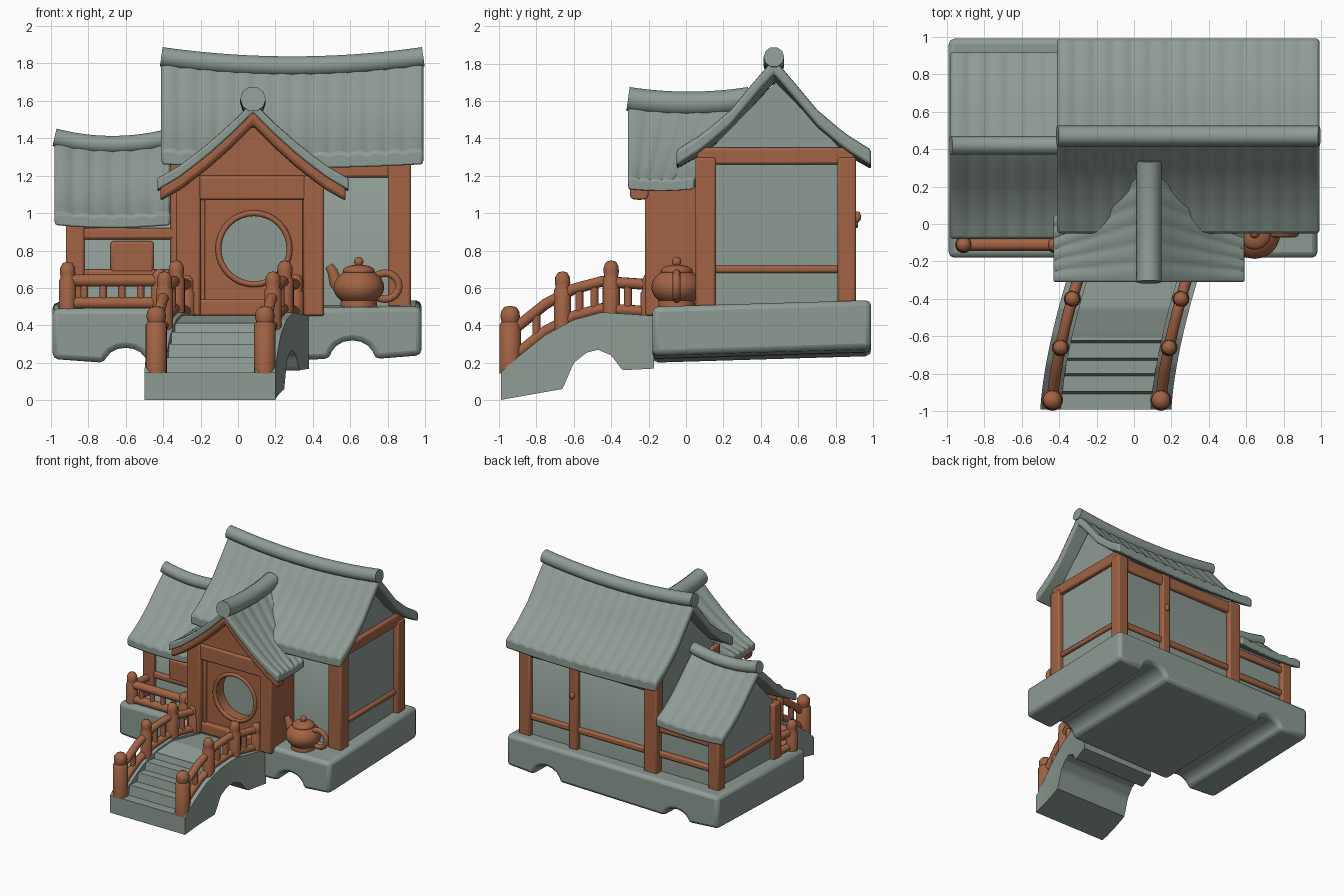
import bpy, bmesh
from math import sin, cos, pi

cube = bpy.data.objects.get("Cube")
if cube:
    bpy.data.objects.remove(cube, do_unlink=True)


def material(name, rgb):
    m = bpy.data.materials.new(name)
    m.use_nodes = True
    m.diffuse_color = (*rgb, 1)
    m.node_tree.nodes["Principled BSDF"].inputs["Base Color"].default_value = (*rgb, 1)
    return m


STONE = material("grey_green", (0.27, 0.33, 0.295))
WOOD = material("terracotta", (0.36, 0.125, 0.058))


def finish(ob, mat, bevel=0.0):
    ob.data.materials.clear()
    ob.data.materials.append(mat)
    ob.data.shade_smooth()
    ob.data.set_sharp_from_angle(angle=0.8)
    if bevel:
        mod = ob.modifiers.new("soft_edges", "BEVEL")
        mod.width, mod.segments = bevel, 2
        mod.limit_method, mod.angle_limit = "ANGLE", 0.9
    return ob


def loft(name, rings, mat, bevel=0.0, cyclic=False):
    """Skin closed rings of points into a solid."""
    bm = bmesh.new()
    vs = [[bm.verts.new(p) for p in ring] for ring in rings]
    n = len(vs[0])
    pairs = list(zip(vs, vs[1:])) + ([(vs[-1], vs[0])] if cyclic else [])
    for a, b in pairs:
        for i in range(n):
            j = (i + 1) % n
            bm.faces.new((a[i], a[j], b[j], b[i]))
    if not cyclic:
        bm.faces.new(vs[0])
        bm.faces.new(vs[-1])
    bmesh.ops.recalc_face_normals(bm, faces=bm.faces)
    me = bpy.data.meshes.new(name)
    bm.to_mesh(me)
    bm.free()
    ob = bpy.data.objects.new(name, me)
    bpy.context.collection.objects.link(ob)
    return finish(ob, mat, bevel)


def box(name, x0, x1, y0, y1, z0, z1, mat=WOOD, bevel=0.014):
    return loft(name, [[(x0, y0, z), (x1, y0, z), (x1, y1, z), (x0, y1, z)] for z in (z0, z1)], mat, bevel)


def prism(name, pts, a, b, mat, axis="x"):
    place = (lambda u, p: (u, p[0], p[1])) if axis == "x" else (lambda u, p: (p[0], u, p[1]))
    return loft(name, [[place(u, p) for p in pts] for u in (a, b)], mat)


def lathe(name, x, y, profile, mat=WOOD, n=16):
    rings = [[(x + r * cos(2 * pi * i / n), y + r * sin(2 * pi * i / n), z) for i in range(n)] for r, z in profile]
    return loft(name, rings, mat)


def ball(name, x, y, z, r, h):
    return lathe(name, x, y, [(r * sin(pi * k / 12) + 0.001, z - h * cos(pi * k / 12)) for k in range(13)], n=24)


def post(name, x, y, z0, z1, r=0.05):
    return lathe(name, x, y, [(r, z0), (r, z1 - 0.1), (r * 0.8, z1 - 0.085), (r * 0.9, z1 - 0.06),
                              (r * 0.85, z1 - 0.03), (r * 0.55, z1 - 0.006), (r * 0.1, z1)])


def tube(name, pts, r, mat=WOOD, taper=1.0):
    cu = bpy.data.curves.new(name, "CURVE")
    cu.dimensions, cu.bevel_depth, cu.bevel_resolution, cu.use_fill_caps = "3D", r, 3, True
    sp = cu.splines.new("POLY")
    sp.points.add(len(pts) - 1)
    for i, p in enumerate(pts):
        sp.points[i].co = (*p, 1)
        sp.points[i].radius = 1 + (taper - 1) * i / (len(pts) - 1)
    ob = bpy.data.objects.new(name, cu)
    bpy.context.collection.objects.link(ob)
    bpy.ops.object.select_all(action="DESELECT")
    ob.select_set(True)
    bpy.context.view_layer.objects.active = ob
    bpy.ops.object.convert(target="MESH")
    return finish(bpy.context.view_layer.objects.active, mat)


def interp(pts, t):
    for (a, za), (b, zb) in zip(pts, pts[1:]):
        if t <= b:
            return za + (zb - za) * (t - a) / (b - a)
    return pts[-1][1]


def roof(name, axis, u0, u1, c, prof, thick, mat=STONE, drop=0.0, lift=0.05, pitch=0.1, amp=0.012, cut=0.0, ridge=0.0):
    """Sagging gable roof with tile ripples and a ridge roll."""
    D = prof[-1][0]
    tiles = max(1, round((u1 - u0) / pitch))
    n, m = tiles * 6, 9
    place = (lambda u, d, z: (u, c + d, z)) if axis == "x" else (lambda u, d, z: (c + d, u, z))
    ds = [D * k / m for k in range(-m, m + 1)]
    rings, spine = [], []
    for i in range(n + 1):
        t = i / n
        sag = lift * (2 * t - 1) ** 2
        wave = amp * abs(sin(pi * t * tiles))
        top, low = [], []
        for d in ds:
            f = abs(d) / D
            u = u0 + (u1 - cut * f - u0) * t
            z = interp(prof, abs(d)) - drop + sag * (1 - 0.6 * f)
            top.append(place(u, d, z + wave))
            low.append(place(u, d, z - thick))
        rings.append(top + low[::-1])
        spine.append(place(u0 + (u1 - u0) * t, 0, prof[0][1] + 0.015 + sag))
    loft(name, rings, mat, 0.014)
    if ridge:
        tube(name + "_ridge", spine[::3], ridge, STONE)


# Stone base with two arched channels underneath
def arch(cx, z, r, h):
    return [(cx - r * cos(pi * k / 8), z + h * sin(pi * k / 8)) for k in range(9)]


outline = [(-0.99, 0.49), (-0.99, 0.22)] + arch(-0.6, 0.2, 0.11, 0.08) + arch(0.61, 0.22, 0.12, 0.1) + [(0.98, 0.24), (0.98, 0.5)]
loft("base", [[(x, y, z + dz) for x, z in outline] for y, dz in ((-0.18, 0), (0.99, 0.035))], STONE, 0.03)

# Main house
prism("main_walls", [(0.09, 0.45), (0.87, 0.45), (0.87, 1.3), (0.48, 1.7), (0.09, 1.3)], -0.33, 0.88, STONE)
MAIN = [(0, 1.77), (0.1, 1.66), (0.23, 1.51), (0.38, 1.39), (0.52, 1.31)]
roof("main_roof", "x", -0.41, 0.99, 0.47, MAIN, 0.075, ridge=0.055)
for name, x0, x1, y0, y1 in (("front_right", 0.8, 0.925, 0.05, 0.16), ("back_right", 0.82, 0.925, 0.81, 0.91),
                             ("back_middle", 0.38, 0.46, 0.83, 0.91), ("back_left", -0.36, -0.24, 0.81, 0.91),
                             ("front_left", -0.36, -0.24, 0.05, 0.16)):
    box(name + "_post", x0, x1, y0, y1, 0.48, 1.3)
box("right_beam", 0.84, 0.915, 0.06, 0.9, 1.26, 1.35)
box("right_rail", 0.84, 0.905, 0.1, 0.86, 0.68, 0.72)
for name, y0, y1 in (("front", 0.06, 0.13), ("back", 0.83, 0.9)):
    box(name + "_beam", -0.33, 0.9, y0, y1, 1.19, 1.29)
box("back_rail", -0.33, 0.9, 0.85, 0.895, 0.66, 0.71)
ball("back_knob", 0.42, 0.915, 0.98, 0.02, 0.03)

# Left wing
prism("wing_walls", [(0.08, 0.45), (0.84, 0.45), (0.84, 0.95), (0.42, 1.32), (0.08, 0.95)], -0.88, -0.3, STONE)
WING = [(0, 1.35), (0.1, 1.27), (0.25, 1.13), (0.38, 1.04), (0.5, 0.98)]
roof("wing_roof", "x", -0.98, -0.36, 0.42, WING, 0.065, lift=0.04, ridge=0.05)
for name, y0, y1 in (("front", 0.04, 0.14), ("back", 0.79, 0.88)):
    box("wing_" + name + "_post", -0.92, -0.82, y0, y1, 0.48, 0.96)
    box("wing_" + name + "_beam", -0.9, -0.33, y0 + 0.01, y1 - 0.01, 0.86, 0.92)
    box("wing_" + name + "_rail", -0.9, -0.33, y0 + 0.01, y1 - 0.01, 0.65, 0.7)
box("wing_side_rail", -0.905, -0.85, 0.08, 0.85, 0.66, 0.71)
box("wing_shutter", -0.68, -0.45, 0.05, 0.1, 0.68, 0.85)

# Entrance porch with round doorway
for name, x0, x1 in (("left", -0.33, -0.2), ("right", 0.35, 0.46)):
    box("porch_" + name + "_wall", x0, x1, -0.22, 0.1, 0.45, 1.2)
box("porch_lintel", -0.22, 0.37, -0.21, 0.1, 1.07, 1.2)
box("porch_sill", -0.22, 0.37, -0.2, 0.1, 0.45, 0.54)
prism("porch_gable", [(-0.3, 1.12), (0.45, 1.12), (0.45, 1.2), (0.075, 1.5), (-0.3, 1.2)], -0.19, 0.2, WOOD, "y")
N = 32


def door_ring(y, r, square):
    pts = []
    for i in range(N):
        c, s = cos(2 * pi * i / N), sin(2 * pi * i / N)
        k = r / max(abs(c), abs(s)) if square else r
        pts.append((0.085 + k * c, y, 0.81 + k * s))
    return pts


loft("door_panel", [door_ring(-0.05, 0.285, True), door_ring(-0.16, 0.285, True),
                    door_ring(-0.16, 0.18, False), door_ring(-0.05, 0.18, False)], WOOD, cyclic=True)
loft("door_rim", [door_ring(-0.16 + 0.016 * cos(pi * k / 4), 0.19 + 0.016 * sin(pi * k / 4), False) for k in range(8)],
     WOOD, cyclic=True)
box("door_backing", -0.15, 0.32, -0.06, 0.08, 0.55, 1.05, STONE, 0)
for name, x in (("left", -0.2), ("right", 0.345)):
    box("door_frame_" + name, x, x + 0.025, -0.185, -0.1, 0.53, 1.08, WOOD, 0.006)
PORCH = [(0, 1.57), (0.1, 1.47), (0.25, 1.34), (0.4, 1.23), (0.51, 1.17)]
roof("porch_roof", "y", -0.31, 0.34, 0.08, PORCH, 0.055, lift=0.025, pitch=0.11, amp=0.01, cut=0.3, ridge=0.068)
roof("porch_bargeboard", "y", -0.3, -0.2, 0.08, [(d * 0.97, z) for d, z in PORCH], 0.065, WOOD, 0.04, 0.02, amp=0)

# Arched bridge, drifting sideways toward the door
DECK = [(-1, 0.14), (-0.9, 0.23), (-0.75, 0.35), (-0.6, 0.43), (-0.45, 0.47), (-0.3, 0.46), (-0.15, 0.45)]
UNDER = [(-1, 0), (-0.66, 0.06), (-0.6, 0.2), (-0.53, 0.255), (-0.47, 0.27), (-0.4, 0.24), (-0.34, 0.16), (-0.15, 0.17)]


def drift(y):
    return -0.15 + 0.17 * ((y + 1) / 0.8) ** 1.5


def step_top(y):
    if y > -0.62:
        return interp(DECK, y) - 0.015
    return interp(DECK, -0.99 + 0.09 * int((y + 0.99) / 0.09))


def span(name, a, b, top, n=60):
    rings = []
    for i in range(n + 1):
        y = -0.99 + 0.82 * i / n
        c, lo, hi = drift(y), interp(UNDER, y), top(y)
        rings.append([(c + a, y, lo), (c + b, y, lo), (c + b, y, hi), (c + a, y, hi)])
    loft(name, rings, STONE)


span("bridge_steps", -0.25, 0.25, step_top)
for side, s in (("right", -1), ("left", 1)):
    span("bridge_curb_" + side, *sorted((s * 0.24, s * 0.35)), lambda y: interp(DECK, y))

    def at(y, up):
        return (drift(y) + s * 0.29, y, interp(DECK, y) + up)

    ys = [-0.95 + 0.05 * k for k in range(16)]
    tube("bridge_rail_" + side, [at(y, 0.165) for y in ys], 0.03)
    tube("bridge_kerb_rail_" + side, [at(y, 0.02) for y in ys], 0.03)
    for i, (y, r) in enumerate(((-0.94, 0.058), (-0.66, 0.046), (-0.4, 0.046), (-0.2, 0.042))):
        x, _, z = at(y, 0)
        post(f"bridge_post_{side}_{i}", x, y, z - 0.05, z + (0.31, 0.29, 0.28, 0.22)[i], r)
    for i, y in enumerate((-0.8, -0.57, -0.49, -0.31)):
        tube(f"bridge_baluster_{side}_{i}", [at(y, 0), at(y, 0.16)], 0.022)

# Railing of the side deck
for i, x in enumerate((-0.91, -0.42)):
    post(f"deck_post_{i}", x, -0.11, 0.46, 0.74 - 0.04 * i, 0.046)
for i, z in enumerate((0.52, 0.64)):
    tube(f"deck_rail_{i}", [(-0.91, -0.11, z), (-0.3, -0.11, z)], 0.034)
    tube(f"deck_side_rail_{i}", [(-0.9, -0.11, z), (-0.88, 0.08, z)], 0.03)
for i in range(4):
    tube(f"deck_baluster_{i}", [(-0.82 + 0.1 * i, -0.11, z) for z in (0.5, 0.65)], 0.02)

# Teapot beside the door
ball("teapot_body", 0.645, -0.05, 0.605, 0.135, 0.1)
lathe("teapot_foot", 0.645, -0.05, [(0.1, 0.48), (0.095, 0.54)])
ball("teapot_lid", 0.645, -0.05, 0.69, 0.085, 0.035)
ball("teapot_knob", 0.645, -0.05, 0.74, 0.024, 0.026)
tube("teapot_spout", [(0.56, -0.05, 0.59), (0.52, -0.05, 0.63), (0.505, -0.05, 0.69), (0.485, -0.05, 0.72)], 0.042, WOOD, 0.55)
tube("teapot_handle", [(0.785 + 0.075 * cos(a * pi / 8), -0.05, 0.61 + 0.07 * sin(a * pi / 8)) for a in range(-6, 7)], 0.021)
